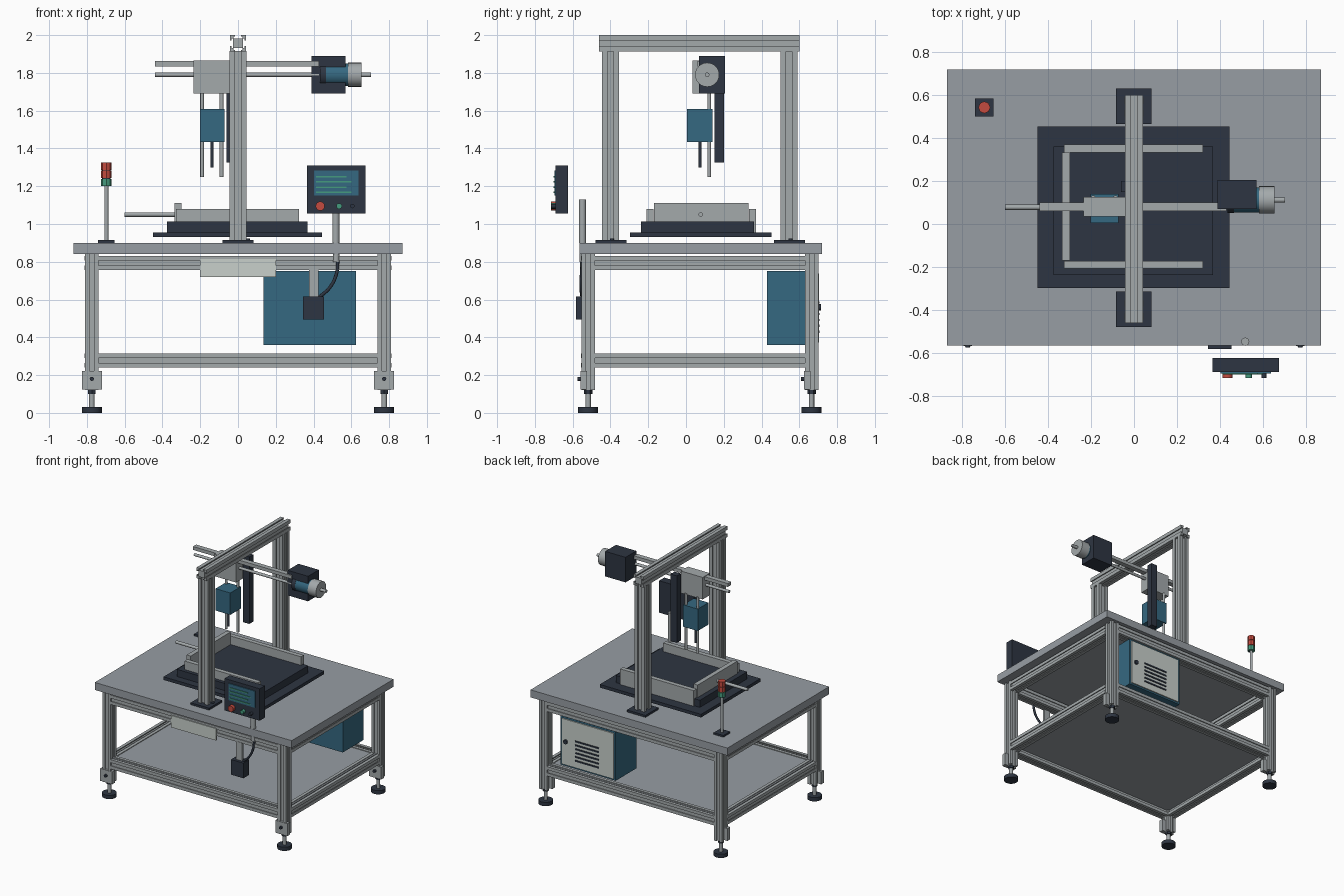
import bpy
import bmesh
from math import pi
from mathutils import Vector, Matrix

old = bpy.data.objects.get("Cube")
if old:
    bpy.data.objects.remove(old)


def material(name, r, g, b):
    m = bpy.data.materials.new(name)
    m.use_nodes = True
    m.diffuse_color = (r, g, b, 1)
    m.node_tree.nodes["Principled BSDF"].inputs["Base Color"].default_value = (r, g, b, 1)
    return m


ALU = material("aluminium", .37, .40, .41)
SHEET = material("sheet grey", .31, .34, .37)
DARK = material("dark slate", .027, .036, .054)
BLUE = material("steel blue", .036, .14, .22)
LIGHT = material("pale panel", .58, .63, .60)
RED = material("signal red", .55, .07, .05)
GREEN = material("signal green", .06, .33, .21)


def finish(name, bm, mat, smooth=False):
    bmesh.ops.recalc_face_normals(bm, faces=bm.faces)
    me = bpy.data.meshes.new(name)
    bm.to_mesh(me)
    bm.free()
    me.materials.append(mat)
    ob = bpy.data.objects.new(name, me)
    bpy.context.collection.objects.link(ob)
    if smooth:
        bpy.ops.object.select_all(action='DESELECT')
        ob.select_set(True)
        bpy.context.view_layer.objects.active = ob
        bpy.ops.object.shade_smooth_by_angle(angle=pi / 5)
    return ob


def box(name, x, y, z, mat):
    """Block given by its (low, high) range on each axis."""
    bm = bmesh.new()
    bmesh.ops.create_cube(bm, size=1)
    for v in bm.verts:
        v.co = [a + (b - a) * (c + .5) for (a, b), c in zip((x, y, z), v.co)]
    return finish(name, bm, mat)


def rod(name, start, end, r, mat, sides=20):
    """Cylinder between two points."""
    a, b = Vector(start), Vector(end)
    turn = (b - a).to_track_quat('Z', 'Y').to_matrix().to_4x4()
    bm = bmesh.new()
    bmesh.ops.create_cone(bm, cap_ends=True, segments=sides, radius1=r, radius2=r,
                          depth=(b - a).length,
                          matrix=Matrix.Translation((a + b) / 2) @ turn)
    return finish(name, bm, mat, sides > 8)


def extrusion(name, start, axis, length, w):
    """Slotted square profile swept along one axis."""
    h, g, t = w / 2, w * .17, w * .28
    side = [(-h, -h), (-g, -h), (-g, -h * .82), (-t, -h * .82), (-t, -h * .6),
            (t, -h * .6), (t, -h * .82), (g, -h * .82), (g, -h)]
    loop = []
    for _ in range(4):
        loop += side
        side = [(-v, u) for u, v in side]
    place = {'X': lambda u, v: (0, u, v), 'Y': lambda u, v: (u, 0, v),
             'Z': lambda u, v: (u, v, 0)}[axis]
    bm = bmesh.new()
    base = bm.faces.new([bm.verts.new(Vector(start) + Vector(place(u, v))) for u, v in loop])
    new = bmesh.ops.extrude_face_region(bm, geom=[base])["geom"]
    step = Vector([length if a == axis else 0 for a in 'XYZ'])
    bmesh.ops.translate(bm, vec=step, verts=[v for v in new if isinstance(v, bmesh.types.BMVert)])
    return finish(name, bm, ALU)


# Table frame: legs, feet and rails
LX, FRONT, BACK, W = .774, -.518, .665, .072
for sx, xn in ((-1, "right"), (1, "left")):
    x = sx * LX
    for y, yn in ((FRONT, "front"), (BACK, "back")):
        tag = f"{yn}_{xn}"
        face = y - W / 2
        extrusion(f"{tag}_leg", (x, y, .12), 'Z', .72, W)
        box(f"{tag}_foot_bracket", (x - .053, x + .053), (face - .004, face + .03), (.123, .222), ALU)
        rod(f"{tag}_bracket_bolt", (x, face - .02, .18), (x, face, .18), .011, DARK)
        rod(f"{tag}_foot_stem", (x, y, .02), (x, y, .13), .014, ALU)
        rod(f"{tag}_foot_nut", (x, y, .1), (x, y, .12), .022, DARK, 6)
        rod(f"{tag}_foot_pad", (x, y, 0), (x, y, .03), .053, DARK, 24)
    for z, zn in ((.278, "lower"), (.793, "upper")):
        extrusion(f"{zn}_{xn}_rail", (x, FRONT + W / 2, z), 'Y', BACK - FRONT - W, W + .003)
for y, yn in ((FRONT, "front"), (BACK, "back")):
    for z, zn in ((.278, "lower"), (.793, "upper")):
        extrusion(f"{zn}_{yn}_rail", (-LX + W / 2, y, z), 'X', 2 * LX - W, W + .003)
box("table_top", (-.87, .87), (-.565, .72), (.84, .90), SHEET)
box("lower_shelf", (-LX, LX), (FRONT, BACK), (.29, .31), SHEET)
box("front_name_plate", (-.2, .2), (-.562, -.548), (.72, .815), LIGHT)

# Electrical cabinet with door on the back
box("cabinet", (.135, .625), (.43, .694), (.36, .75), BLUE)
box("cabinet_door", (.15, .61), (.694, .703), (.373, .737), LIGHT)
for i in range(6):
    z = .43 + i * .031
    box(f"cabinet_vent_{i + 1}", (.275, .485), (.7, .708), (z - .006, z + .006), DARK)
rod("cabinet_lock", (.57, .70, .56), (.57, .714, .56), .017, DARK)

# Portal frame
for y, yn in ((-.4, "front"), (.545, "back")):
    box(f"{yn}_column_plate", (-.083, .081), (y - .08, y + .085), (.90, .916), DARK)
    extrusion(f"{yn}_column", (0, y, .916), 'Z', 1.0, .088)
    rod(f"{yn}_plate_bolt", (.052, y + .008, .91), (.052, y + .008, .922), .011, DARK)
extrusion("top_beam", (0, -.46, 1.957), 'Y', 1.06, .086)

# Work tray with guide fences and pusher
box("tray_plate", (-.45, .445), (-.297, .453), (.93, .955), DARK)
box("tray_bed", (-.375, .368), (-.237, .36), (.955, 1.012), DARK)
for y, yn in ((-.19, "front"), (.352, "back")):
    box(f"{yn}_fence", (-.327, .322), (y - .018, y + .018), (.955, 1.08), ALU)
box("side_fence", (-.335, -.299), (-.17, .332), (1.0, 1.112), ALU)
rod("pusher_rod", (-.6, .078, 1.05), (-.29, .078, 1.05), .012, ALU)

# Gantry rails, carriage and dispensing head
box("gantry_rail", (-.44, .43), (.06, .1), (1.835, 1.862), ALU)
rod("gantry_screw", (-.44, .08, 1.79), (.43, .08, 1.79), .011, ALU)
box("carriage", (-.235, -.042), (.035, .125), (1.69, 1.866), ALU)
box("cable_channel", (-.06, -.005), (.15, .2), (1.325, 1.86), DARK)
box("head_block", (-.202, -.072), (.005, .14), (1.435, 1.61), BLUE)
for x, xn in ((-.19, "right"), (-.087, "left")):
    rod(f"{xn}_guide_rod", (x, .123, 1.25), (x, .123, 1.7), .01, ALU)
rod("head_nozzle", (-.137, .075, 1.3), (-.137, .075, 1.44), .008, DARK)

# Drive motor along the gantry axis
box("gearbox", (.39, .57), (.07, .206), (1.69, 1.89), DARK)
AXIS = (.112, 1.79)
for name, a, b, r, mat in (("motor_flange", .435, .466, .061, DARK),
                           ("motor_body", .466, .585, .059, BLUE),
                           ("motor_cap", .582, .655, .064, ALU),
                           ("motor_shaft", .655, .703, .012, ALU)):
    rod(name, (a, *AXIS), (b, *AXIS), r, mat, 24)

# Signal tower
TX, TY = -.697, .543
box("tower_base", (TX - .043, TX + .043), (TY - .042, TY + .042), (.90, .914), DARK)
rod("tower_pole", (TX, TY, .914), (TX, TY, 1.2), .011, ALU)
rod("tower_core", (TX, TY, 1.2), (TX, TY, 1.32), .022, DARK)
for name, z, mat in (("tower_green_lamp", 1.2, GREEN), ("tower_middle_lamp", 1.243, RED),
                     ("tower_top_lamp", 1.286, RED)):
    rod(name, (TX, TY, z), (TX, TY, z + .039), .028, mat, 8)

# Control panel on its post
box("panel_housing", (.365, .675), (-.69, -.625), (1.055, 1.31), DARK)
box("panel_screen", (.403, .638), (-.697, -.688), (1.15, 1.283), BLUE)
for i in range(4):
    z = 1.167 + i * .028
    box(f"screen_line_{i + 1}", (.413, .6 - .025 * (i % 2)), (-.702, -.695), (z - .004, z + .004), GREEN)
for name, x, r, mat in (("stop_button", .435, .024, RED), ("start_button", .535, .015, GREEN),
                        ("reset_button", .605, .012, DARK)):
    rod(name, (x, -.716, 1.095), (x, -.688, 1.095), r, mat)
rod("panel_post", (.518, -.548, .90), (.518, -.548, 1.13), .019, ALU)
rod("post_gland", (.52, -.545, .80), (.52, -.545, .84), .018, ALU)

# Foot-switch box hanging from the frame, with its cable
box("switch_box", (.345, .455), (-.582, -.512), (.495, .616), DARK)
box("switch_hanger", (.375, .425), (-.558, -.54), (.61, .76), ALU)
curve = bpy.data.curves.new("switch_cable", 'CURVE')
curve.dimensions = '3D'
curve.bevel_depth = .009
curve.bevel_resolution = 2
path = [(.528, -.548, .81), (.522, -.553, .74), (.487, -.556, .665), (.43, -.55, .612)]
spline = curve.splines.new('BEZIER')
spline.bezier_points.add(len(path) - 1)
for p, co in zip(spline.bezier_points, path):
    p.co = co
    p.handle_left_type = p.handle_right_type = 'AUTO'
curve.materials.append(DARK)
bpy.context.collection.objects.link(bpy.data.objects.new("switch_cable", curve))
